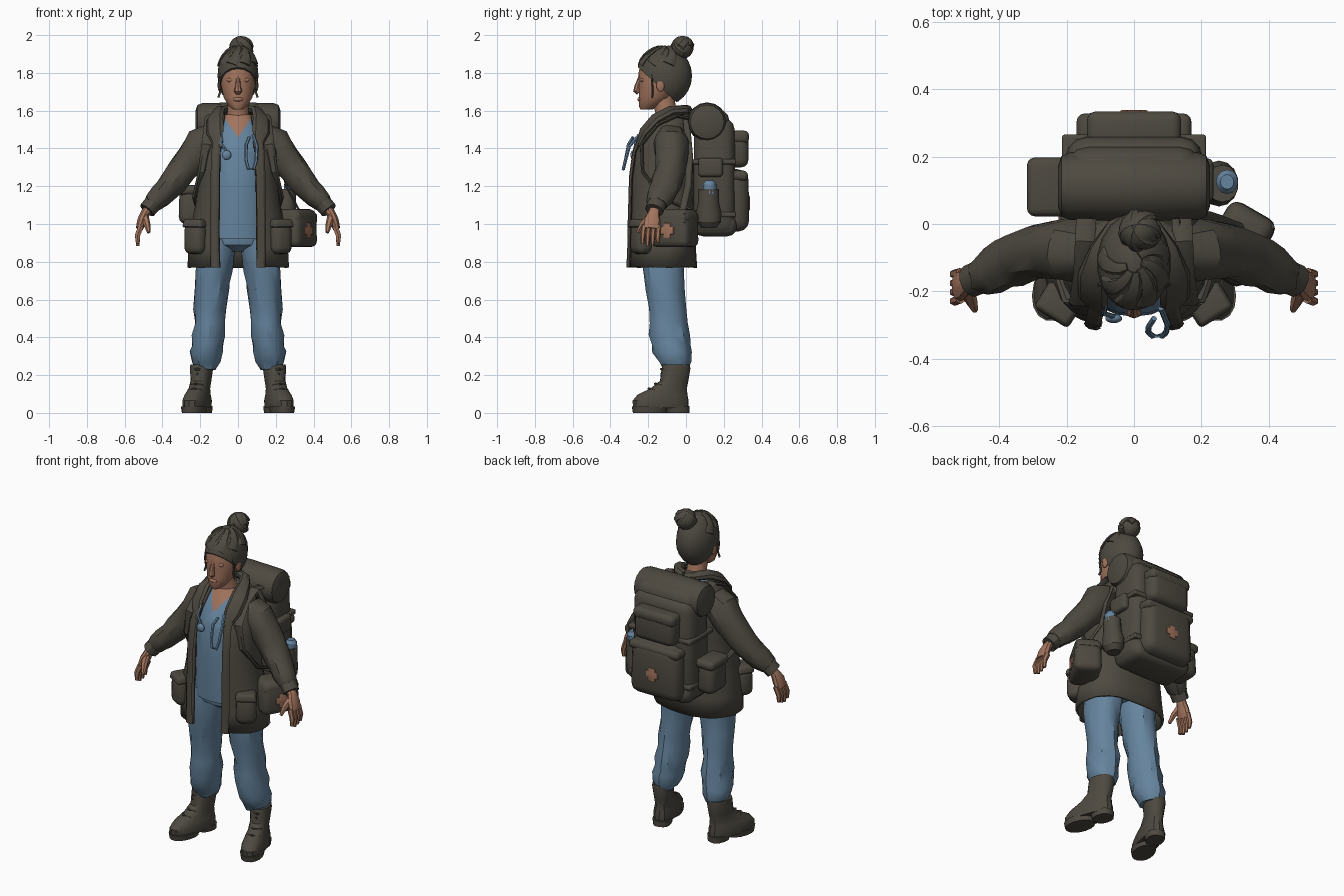
import bpy, bmesh, math, random
from mathutils import Vector, Matrix

random.seed(4)
if "Cube" in bpy.data.objects:
    bpy.data.objects.remove(bpy.data.objects["Cube"])


def material(name, rgb):
    mat = bpy.data.materials.new(name)
    mat.use_nodes = True
    mat.diffuse_color = (*rgb, 1)
    mat.node_tree.nodes["Principled BSDF"].inputs["Base Color"].default_value = (*rgb, 1)
    return mat


DARK = material("dark olive cloth", (.075, .067, .052))
BLUE = material("dusty blue cloth", (.13, .23, .34))
SKIN = material("warm brown skin", (.36, .175, .11))


def finish(name, bm, mat, mirror=False, thickness=0):
    bmesh.ops.recalc_face_normals(bm, faces=bm.faces)
    mesh = bpy.data.meshes.new(name)
    bm.to_mesh(mesh)
    bm.free()
    obj = bpy.data.objects.new(name, mesh)
    bpy.context.collection.objects.link(obj)
    mesh.materials.append(mat)
    if thickness:
        obj.modifiers.new("thickness", "SOLIDIFY").thickness = thickness
    if mirror:
        obj.modifiers.new("mirror", "MIRROR").use_mirror_merge = False
    bpy.ops.object.select_all(action="DESELECT")
    obj.select_set(True)
    bpy.context.view_layer.objects.active = obj
    bpy.ops.object.shade_smooth_by_angle(angle=math.radians(32))
    return obj


def bridge(rings, closed=True, jitter=0):
    """Join point rings into a skin, capped when the rings are closed."""
    bm = bmesh.new()
    rows = []
    for ring in rings:
        shake = lambda: random.uniform(-jitter, jitter)
        rows.append([bm.verts.new((p[0] + shake(), p[1] + shake(), p[2] + shake())) for p in ring])
    n = len(rows[0])
    for low, high in zip(rows, rows[1:]):
        for i in range(n if closed else n - 1):
            j = (i + 1) % n
            bm.faces.new((low[i], low[j], high[j], high[i]))
    if closed:
        bm.faces.new(rows[0])
        bm.faces.new(rows[-1])
    return bm


def oval(t, x, y, z, rx, ry, power=2):
    """Point on a rounded oval, with t = 0 at the front."""
    s, c = math.sin(t), math.cos(t)
    return Vector((x + rx * math.copysign(abs(s) ** (2 / power), s),
                   y - ry * math.copysign(abs(c) ** (2 / power), c), z))


def loft(name, rows, mat, n=16, power=2, mirror=False, jitter=0, turn=Matrix()):
    rings = [[oval(math.tau * i / n, *row, power) for i in range(n)] for row in rows]
    bm = bridge(rings, jitter=jitter)
    bm.transform(turn)
    return finish(name, bm, mat, mirror)


def tube(name, path, mat, n=8, ref=(0, 1, 0), mirror=False, jitter=0, turn=Matrix()):
    """Sweep an oval along path rows of x, y, z, half width along ref, half depth."""
    pts = [Vector(p[:3]) for p in path]
    rings = []
    for i, p in enumerate(path):
        along = (pts[min(i + 1, len(pts) - 1)] - pts[max(i - 1, 0)]).normalized()
        side = Vector(ref)
        side = (side - along * side.dot(along)).normalized()
        other = along.cross(side)
        rings.append([pts[i] + side * p[3] * math.cos(math.tau * k / n)
                      + other * p[4] * math.sin(math.tau * k / n) for k in range(n)])
    bm = bridge(rings, jitter=jitter)
    bm.transform(turn)
    return finish(name, bm, mat, mirror)


def wire(name, pts, radius, mat, **options):
    return tube(name, [(*p, radius, radius) for p in pts], mat, **options)


def block(name, centre, size, mat, bevel=.02, angle=0, taper=1, mirror=False):
    """Rounded box; taper scales its top."""
    bm = bmesh.new()
    bmesh.ops.create_cube(bm, size=1)
    for v in bm.verts:
        k = taper if v.co.z > 0 else 1
        v.co = Vector((v.co.x * size[0] * k, v.co.y * size[1] * k, v.co.z * size[2]))
    bmesh.ops.bevel(bm, geom=bm.edges[:], offset=bevel, segments=3, profile=.5, affect="EDGES")
    bm.transform(Matrix.Translation(centre) @ Matrix.Rotation(math.radians(angle), 4, "Z"))
    return finish(name, bm, mat, mirror)


def ball(name, centre, radii, mat, cut=None, mirror=False):
    bm = bmesh.new()
    bmesh.ops.create_uvsphere(bm, u_segments=18, v_segments=12, radius=1)
    bm.transform(Matrix.Translation(centre) @ Matrix.Diagonal((*radii, 1)))
    if cut:
        bmesh.ops.bisect_plane(bm, geom=bm.verts[:] + bm.edges[:] + bm.faces[:],
                               plane_co=cut[0], plane_no=cut[1], clear_inner=True)
        bmesh.ops.holes_fill(bm, edges=bm.edges[:])
    return finish(name, bm, mat, mirror)


# Head, face and neck
loft("head", [(0, -.21, 1.605, .025, .03), (0, -.195, 1.625, .05, .055), (0, -.165, 1.67, .077, .085),
              (0, -.15, 1.73, .09, .1), (0, -.14, 1.8, .094, .112), (0, -.13, 1.87, .085, .1),
              (0, -.12, 1.91, .04, .06)], SKIN, 18)
loft("neck", [(0, -.09, 1.5, .085, .075), (0, -.1, 1.57, .058, .058), (0, -.125, 1.68, .052, .06)], SKIN, 12)
tube("nose", [(0, -.238, 1.785, .01, .012), (0, -.256, 1.73, .014, .016), (0, -.262, 1.705, .022, .018),
              (0, -.25, 1.693, .015, .012)], SKIN, ref=(1, 0, 0))
ball("lips", (0, -.243, 1.66), (.027, .014, .012), SKIN)
ball("eyelids", (.04, -.231, 1.762), (.021, .012, .011), SKIN, mirror=True)
ball("ears", (.097, -.135, 1.735), (.011, .022, .035), SKIN, mirror=True)

# Swept back hair with low locks and a wrapped bun
ball("hair_cap", (0, -.115, 1.785), (.11, .147, .157), DARK, cut=((0, -.15, 1.735), (0, .67, .74)))
for i in range(6):
    a = math.radians(-100 + 40 * i)
    lock = []
    for k in range(6):
        lift, swirl = math.radians(24 + 11 * k), a + .12 * k
        lock.append((.106 * math.cos(lift) * math.sin(swirl), -.115 - .143 * math.cos(lift) * math.cos(swirl),
                     1.785 + .153 * math.sin(lift), .034 - .004 * k, .011))
    tube("hair_lock", lock, DARK, 8, ref=(math.cos(a), math.sin(a), 0))
ball("bun", (.015, -.018, 1.935), (.06, .058, .06), DARK)
for i in range(3):
    tilt = Matrix.Translation((.018, -.018, 1.93)) @ Matrix.Rotation(math.radians(60 * i), 4, "Z") \
        @ Matrix.Rotation(math.radians(50), 4, "X")
    tube("bun_wrap", [(.051 * math.cos(k * .4), .051 * math.sin(k * .4), .012, .022, .014) for k in range(12)],
         DARK, ref=(0, 0, 1), turn=tilt)
wire("loose_strands", [(.09, -.185, 1.8), (.1, -.18, 1.75), (.094, -.178, 1.7), (.104, -.18, 1.67)],
     .006, DARK, n=5, mirror=True)

# Tunic with a V neck cut into the cloth
tunic = loft("tunic", [(0, -.125, .92, .18, .145), (0, -.13, 1.05, .17, .145), (0, -.13, 1.2, .165, .145),
                       (0, -.13, 1.38, .165, .138), (0, -.115, 1.48, .14, .115), (0, -.1, 1.54, .1, .085),
                       (0, -.09, 1.58, .07, .065)], BLUE, 20)
bm = bmesh.new()
bm.from_mesh(tunic.data)
for side in (-1, 1):
    bmesh.ops.bisect_plane(bm, geom=bm.verts[:] + bm.edges[:] + bm.faces[:],
                           plane_co=(0, 0, 1.46), plane_no=(1, 0, side * .7))
for f in bm.faces:
    c = f.calc_center_median()
    f.material_index = int(c.y < -.1 and abs(c.x) < (c.z - 1.46) * .7)
bm.to_mesh(tunic.data)
bm.free()
tunic.data.materials.append(SKIN)

# Trousers
loft("trouser_seat", [(0, -.12, .855, .06, .07), (0, -.12, .89, .17, .125), (0, -.12, .93, .18, .135),
                      (0, -.12, 1, .17, .125)], BLUE)
loft("trouser_legs", [(.1, -.12, .96, .09, .12), (.115, -.12, .87, .105, .12), (.13, -.12, .75, .097, .11),
                      (.14, -.112, .65, .092, .105), (.15, -.1, .55, .084, .1), (.15, -.095, .48, .079, .1),
                      (.155, -.085, .41, .087, .108), (.16, -.08, .36, .08, .1), (.168, -.075, .32, .087, .1),
                      (.17, -.06, .27, .078, .085), (.17, -.055, .23, .055, .068)],
     BLUE, 14, mirror=True, jitter=.006)

# Boots, turned slightly outwards
toe_out = Matrix.Translation((.178, 0, 0)) @ Matrix.Rotation(math.radians(16), 4, "Z")
loft("boots", [(0, -.14, .025, .062, .152), (0, -.14, .065, .066, .154), (0, -.13, .095, .058, .138),
               (0, -.095, .13, .05, .1), (0, -.065, .17, .051, .077), (0, -.055, .235, .058, .077),
               (0, -.055, .255, .056, .074)], DARK, power=2.3, mirror=True, turn=toe_out)
loft("boot_soles", [(0, -.2, 0, .06, .092), (0, -.2, .034, .066, .098)], DARK, power=2.1, mirror=True, turn=toe_out)
loft("boot_heels", [(0, -.045, 0, .05, .06), (0, -.05, .036, .055, .067)], DARK, power=2.5, mirror=True, turn=toe_out)
for i in range(5):
    z, y = .12 + .026 * i, -.205 + .076 * min(i, 2) / 2 - .002 * i
    wire("boot_laces", [(-.035, y + .025, z), (0, y, z + .008), (.035, y + .025, z)], .007, DARK,
         n=6, ref=(0, 0, 1), mirror=True, turn=toe_out)

# Open coat: z, centre y, half width, half depth, half opening
coat = [(.77, -.125, .27, .187, .1), (.88, -.128, .262, .18, .102), (1, -.13, .245, .178, .103),
        (1.12, -.132, .222, .174, .1), (1.25, -.132, .21, .172, .1), (1.38, -.125, .205, .16, .095),
        (1.47, -.11, .19, .135, .085), (1.53, -.09, .16, .112, .08), (1.58, -.075, .12, .09, .075)]
rings, placket = [], []
for z, y, rx, ry, gap in coat:
    start = math.asin((gap / rx) ** 1.15)
    rings.append([oval(start + (math.tau - 2 * start) * i / 24, 0, y, z, rx, ry, 2.3) for i in range(25)])
    placket.append((*(rings[-1][0] + Vector((.022, -.002, 0))), .024, .009))
finish("coat", bridge(rings, closed=False, jitter=.003), DARK, thickness=.014)
tube("coat_plackets", placket[:7], DARK, 6, ref=(1, .2, 0), mirror=True)
tube("coat_collar", [(.1, -.262, 1.4, .02, .012), (.122, -.225, 1.49, .048, .016), (.122, -.16, 1.56, .048, .02),
                     (.1, -.08, 1.6, .034, .024), (.055, -.01, 1.605, .03, .024), (0, .01, 1.605, .03, .024)],
     DARK, ref=(1, .2, -.4), mirror=True)
block("coat_pockets", (.222, -.235, .925), (.12, .1, .17), DARK, .038, 32, .95, mirror=True)
block("coat_pocket_flaps", (.222, -.238, 1.003), (.126, .1, .045), DARK, .014, 32, .85, mirror=True)
tube("sleeves", [(.13, -.08, 1.47, .08, .07), (.185, -.078, 1.425, .094, .096), (.24, -.08, 1.35, .085, .088),
                 (.29, -.085, 1.285, .08, .078), (.34, -.1, 1.225, .081, .076), (.375, -.115, 1.185, .076, .068),
                 (.415, -.135, 1.145, .07, .062), (.45, -.155, 1.11, .06, .053), (.458, -.158, 1.102, .049, .045)],
     DARK, 14, mirror=True, jitter=.005)
tube("cuffs", [(.445, -.152, 1.115, .052, .048), (.482, -.168, 1.072, .05, .046)], DARK, 12, mirror=True)

# Hands
tube("palms", [(.465, -.16, 1.09, .028, .026), (.49, -.17, 1.06, .03, .025), (.507, -.18, 1.02, .046, .027),
               (.522, -.185, .975, .046, .02)], SKIN, 10, mirror=True)
for i in range(4):
    y, drop = -.222 + .026 * i, .012 * abs(i - 1.3)
    tube("fingers", [(.513, y, .99, .014, .017), (.532, y * 1.03, .94, .014, .016),
                     (.53, y * 1.04, .88 + drop, .009, .01)], SKIN, 6, mirror=True)
tube("thumbs", [(.495, -.19, 1.04, .023, .02), (.482, -.23, 1, .018, .017), (.472, -.255, .955, .01, .01)],
     SKIN, 6, ref=(1, 0, 0), mirror=True)

# Stethoscope
wire("stethoscope_loop", [(.08, -.25, 1.47), (.1, -.3, 1.41), (.095, -.322, 1.33), (.083, -.332, 1.29),
                          (.055, -.332, 1.29), (.042, -.32, 1.34), (.043, -.305, 1.42), (.06, -.28, 1.46)],
     .009, BLUE, n=6, ref=(1, .1, 0))
wire("stethoscope_tube", [(-.085, -.23, 1.5), (-.09, -.265, 1.43), (-.06, -.275, 1.38)], .008, BLUE, n=6)
ball("stethoscope_disc", (-.06, -.28, 1.365), (.025, .014, .025), BLUE)

# Backpack
block("backpack_body", (0, .15, 1.25), (.42, .225, .62), DARK, .06, taper=.95)
tube("backpack_roll", [(x, .112, 1.54, r, r) for x, r in
                       ((-.225, .06), (-.215, .09), (-.19, .1), (0, .104), (.19, .1), (.215, .09), (.225, .06))],
     DARK, 16)
block("backpack_lid", (0, .145, 1.515), (.4, .17, .19), DARK, .065)
block("backpack_upper_pocket", (0, .27, 1.395), (.27, .12, .19), DARK, .038)
block("backpack_upper_flap", (0, .274, 1.46), (.28, .12, .07), DARK, .028)
block("backpack_lower_pocket", (0, .262, 1.125), (.34, .145, .33), DARK, .058, taper=.95)
block("backpack_lower_flap", (0, .258, 1.255), (.34, .14, .055), DARK, .024)
block("backpack_base", (0, .155, .995), (.4, .23, .12), DARK, .05)
for z in (1.05, 1.33):
    block("backpack_belt", (0, .15, z), (.427, .23, .028), DARK, .008)
block("right_side_pocket", (-.255, .11, 1.1), (.12, .17, .2), DARK, .04, taper=.9)
block("right_side_flap", (-.255, .11, 1.18), (.125, .175, .055), DARK, .024)
loft("left_side_pocket", [(.25, .12, .98, .035, .04), (.252, .12, 1.01, .055, .065), (.252, .12, 1.06, .058, .068),
                          (.258, .12, 1.11, .05, .056), (.262, .12, 1.185, .048, .055)], DARK, 14)
block("left_upper_pouch", (.21, .13, 1.3), (.05, .13, .1), DARK, .018)
loft("bottle", [(.276, .125, 1.16, .033, .036), (.276, .125, 1.21, .033, .036),
                (.276, .125, 1.23, .02, .022)], BLUE, 12)
tube("shoulder_straps", [(.14, .05, 1.55, .03, .01), (.145, -.05, 1.572, .03, .01), (.15, -.15, 1.525, .03, .01),
                         (.165, -.235, 1.42, .028, .01), (.19, -.23, 1.28, .022, .01),
                         (.225, -.13, 1.14, .018, .01), (.2, .06, 1.06, .018, .01)], DARK, 6, ref=(1, 0, 0), mirror=True)

# Satchel on the left hip
block("satchel", (.305, -.06, .972), (.16, .23, .19), DARK, .035, -30, .95)
block("satchel_flap", (.305, -.058, 1.045), (.165, .235, .07), DARK, .03, -30, .85)
block("satchel_buckle", (.4, -.01, 1.03), (.03, .025, .05), DARK, .006, -30)
tube("satchel_strap", [(.33, -.02, 1.06, .018, .007), (.255, .01, 1.2, .018, .007), (.225, .02, 1.35, .018, .007),
                       (.13, 0, 1.57, .018, .007)], DARK, 6)


# Rounded cross patches
def patch(name, centre, angle):
    for size in ((.08, .008, .04), (.042, .008, .08)):
        block(name, centre, size, SKIN, .0035, angle)


patch("backpack_patch", (0, .3335, 1.11), 0)
patch("satchel_patch", (.3745, -.1, .965), 60)
